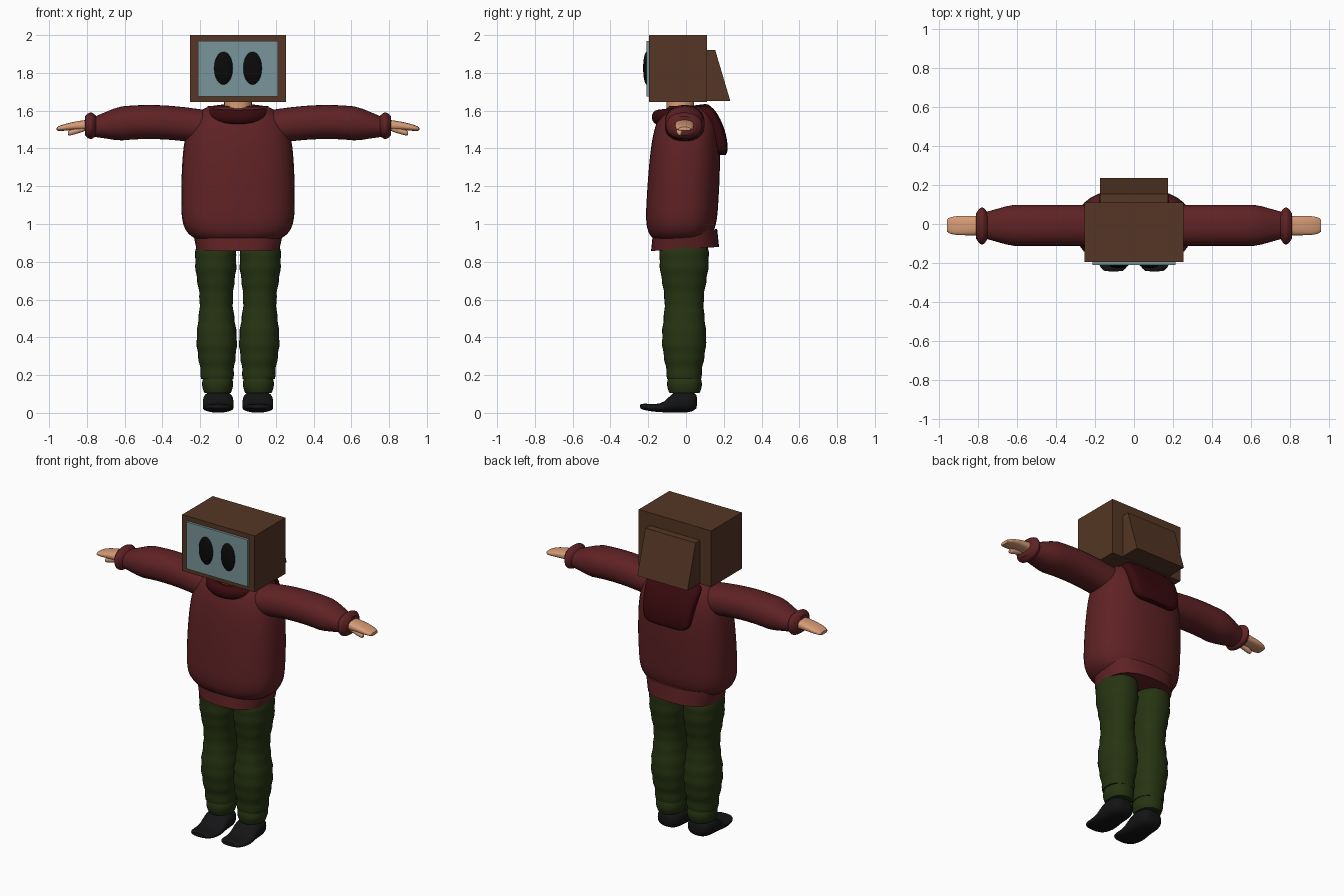
import bpy
import bmesh
from math import cos, sin, pi, tanh, copysign, radians

if "Cube" in bpy.data.objects:
    bpy.data.objects.remove(bpy.data.objects["Cube"], do_unlink=True)


def material(name, red, green, blue):
    mat = bpy.data.materials.new(name)
    mat.use_nodes = True
    mat.diffuse_color = (red, green, blue, 1)
    shader = mat.node_tree.nodes["Principled BSDF"]
    shader.inputs["Base Color"].default_value = mat.diffuse_color
    return mat


cabinet_brown = material("cabinet brown", 0.09, 0.037, 0.018)
screen_blue = material("screen blue grey", 0.19, 0.3, 0.32)
eye_black = material("eye black", 0.003, 0.003, 0.003)
sweater_red = material("sweater red", 0.115, 0.016, 0.018)
hood_red = material("hood dark red", 0.04, 0.003, 0.004)
trouser_green = material("trouser green", 0.02, 0.034, 0.006)
skin = material("skin", 0.68, 0.33, 0.18)
shoe_black = material("shoe black", 0.007, 0.007, 0.008)


def finish(name, bm, mat):
    """Turn a bmesh into a named object whose sharp edges stay sharp."""
    bmesh.ops.recalc_face_normals(bm, faces=bm.faces)
    mesh = bpy.data.meshes.new(name)
    bm.to_mesh(mesh)
    bm.free()
    obj = bpy.data.objects.new(name, mesh)
    bpy.context.collection.objects.link(obj)
    mesh.materials.append(mat)
    bpy.ops.object.select_all(action="DESELECT")
    obj.select_set(True)
    bpy.context.view_layer.objects.active = obj
    bpy.ops.object.shade_smooth_by_angle(angle=radians(40))
    return obj


def bridge(bm, rings):
    """Join neighbouring rings with quads and cap both ends."""
    count = len(rings[0])
    for low, high in zip(rings, rings[1:]):
        for i in range(count):
            j = (i + 1) % count
            bm.faces.new((low[i], low[j], high[j], high[i]))
    bm.faces.new(rings[0])
    bm.faces.new(rings[-1])


def loft(name, axis, start, end, shape, mat, power=2.2, side=1, steps=20, segments=32):
    """Sweep a rounded section along an axis.

    shape(t) gives both centre coordinates and both radii for t from zero to one.
    """
    bm = bmesh.new()
    rings = []
    for step in range(steps + 1):
        t = (1 - cos(pi * step / steps)) / 2
        along = start + (end - start) * t
        centre_a, centre_b, radius_a, radius_b = shape(t)
        ring = []
        for segment in range(segments):
            angle = 2 * pi * segment / segments
            c, s = cos(angle), sin(angle)
            a = centre_a + radius_a * copysign(abs(c) ** (2 / power), c)
            b = centre_b + radius_b * copysign(abs(s) ** (2 / power), s)
            x, y, z = {"X": (along, a, b), "Y": (a, along, b), "Z": (a, b, along)}[axis]
            ring.append(bm.verts.new((x * side, y, z)))
        rings.append(ring)
    bridge(bm, rings)
    return finish(name, bm, mat)


def prism(name, profile, half_width, mat):
    """Extrude a profile of (y, z) points across x."""
    bm = bmesh.new()
    bridge(bm, [[bm.verts.new((x, y, z)) for y, z in profile] for x in (-half_width, half_width)])
    return finish(name, bm, mat)


def box(name, front, back, bottom, top, half_width, mat):
    corners = [(front, bottom), (back, bottom), (back, top), (front, top)]
    return prism(name, corners, half_width, mat)


def dome(u, power):
    """Rounded fall-off from one at the middle to almost nothing at the end."""
    return max(0.1, 1 - abs(u) ** power) ** (1 / power) if abs(u) < 0.999 else 0.2


# Television head
box("head_cabinet", -0.195, 0.11, 1.645, 2, 0.253, cabinet_brown)
box("screen", -0.21, -0.19, 1.675, 1.97, 0.213, screen_blue)
housing = [(0.1, 1.65), (0.235, 1.65), (0.155, 1.92), (0.1, 1.92)]
prism("head_back_housing", housing, 0.175, cabinet_brown)

# Neck
loft("neck", "Z", 1.55, 1.66, lambda t: (0, -0.03, 0.073, 0.073), skin, steps=2)


# Barrel-shaped sweater, rounded in at the shoulders and above the hem
def sweater_shape(t):
    height = 0.92 + 0.705 * t
    u = (height - 1.15) / (0.48 if height > 1.15 else 0.25)
    size = dome(u, 4) * (1 - max(0, height - 1.2) / 10)
    return 0, 0.04 * t - 0.03, 0.3 * size, 0.19 * size


loft("sweater_body", "Z", 0.92, 1.625, sweater_shape, sweater_red, power=2.5, steps=32)

# Hem band, rising toward the back
hem = loft("sweater_hem", "Z", 0.865, 0.96,
           lambda t: (0, -0.005, 0.22 + 0.02 * t, 0.18 - 0.01 * t),
           sweater_red, power=2.5)
for vertex in hem.data.vertices:
    vertex.co.z += 0.06 * (vertex.co.y + 0.05)

# Rolled collar, dipping at the front
bpy.ops.mesh.primitive_torus_add(
    major_radius=0.14, minor_radius=0.04, major_segments=40, minor_segments=16,
    location=(0, -0.02, 1.58), rotation=(0.12, 0, 0))
collar = bpy.context.object
collar.name = "collar"
collar.scale.y = 0.9
collar.data.materials.append(hood_red)
bpy.ops.object.shade_smooth()


# Hood hanging down the back
def hood_shape(t):
    size = dome(2 * t - 1, 6)
    return 0, 0.19 - 0.1 * t * t, (0.155 + 0.03 * t) * size, (0.03 + 0.02 * t) * size


loft("hood", "Z", 1.365, 1.625, hood_shape, hood_red, power=4)


# Limb sections
def sleeve_shape(t):
    fullness = min(1, 4 * (1 - t))
    return -0.007, 1.51 + 0.03 * sin(pi * t), 0.06 + 0.045 * fullness, 0.045 + 0.045 * fullness


def cuff_shape(t):
    puff = sin(pi * t)
    return -0.01, 1.52, 0.065 + 0.03 * puff, 0.05 + 0.02 * puff


def hand_shape(t):
    size = dome(t, 5)
    return -0.008, 1.523 - 0.02 * t * t, 0.05 * size, (0.03 - 0.015 * t) * size


def thumb_shape(t):
    size = 0.016 * dome(2 * t - 1, 4)
    return -0.035, 1.51 - 0.03 * t, size, size


def leg_shape(t):
    radius = 0.095 + 0.01 * cos(11.5 * t - 3) + 0.005 * t + 0.002 * sin(60 * t)
    return 0.11 + 0.01 * t, -0.01, radius, radius + 0.005 + 0.02 * t


def ankle_shape(t):
    puff = 0.012 * sin(pi * t)
    return 0.108, -0.008, 0.07 + puff, 0.08 + puff


def shoe_shape(t):
    size = dome(2 * t - 1, 4)
    top = 0.08 + 0.04 * tanh(8 * (t - 0.5))
    return 0.105, top / 2 + 0.015 * (1 - t) ** 3, 0.081 * size, top / 2 * size


# Paired parts
for side, label in ((1, "left_"), (-1, "right_")):
    loft(label + "sleeve", "X", 0.15, 0.79, sleeve_shape, sweater_red, side=side)
    loft(label + "cuff", "X", 0.75, 0.81, cuff_shape, sweater_red, side=side)
    loft(label + "hand", "X", 0.78, 0.96, hand_shape, skin, power=2.6, side=side)
    loft(label + "thumb", "X", 0.8, 0.9, thumb_shape, skin, side=side, segments=16)
    loft(label + "trouser_leg", "Z", 0.18, 0.95, leg_shape, trouser_green, side=side, steps=48)
    loft(label + "trouser_ankle", "Z", 0.105, 0.2, ankle_shape, trouser_green, side=side)
    loft(label + "shoe", "Y", -0.243, 0.058, shoe_shape, shoe_black, power=2.5, side=side)

    # Eye bulging slightly from the screen
    bpy.ops.mesh.primitive_uv_sphere_add(segments=32, ring_count=16, location=(0.077 * side, -0.207, 1.825))
    eye = bpy.context.object
    eye.name = label + "eye"
    eye.scale = (0.05, 0.02, 0.088)
    eye.data.materials.append(eye_black)
    bpy.ops.object.shade_smooth()
